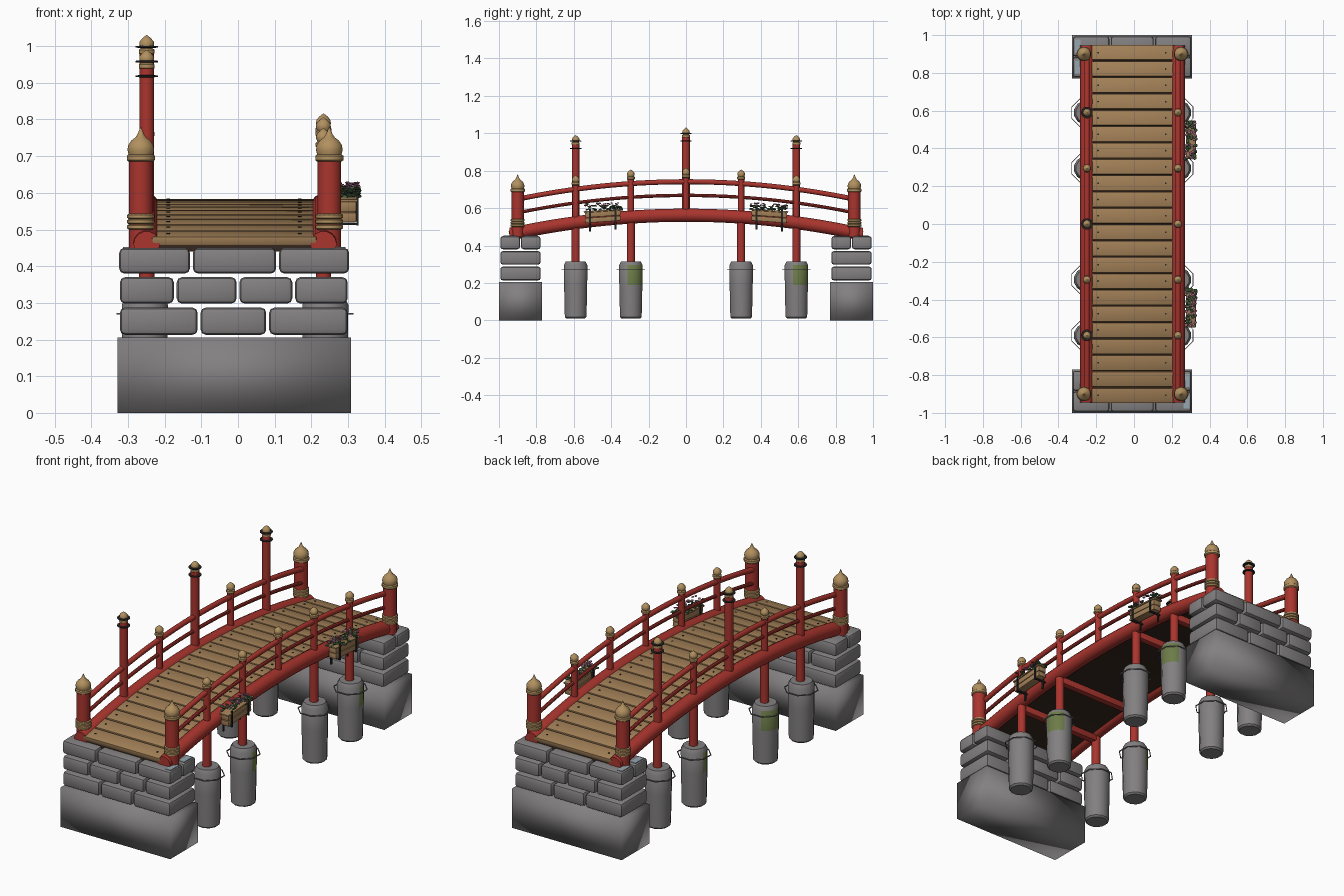
import bpy, bmesh, math, random
from mathutils import Matrix, Vector

if "Cube" in bpy.data.objects:
    bpy.data.objects.remove(bpy.data.objects["Cube"])

random.seed(4)
CX = -0.008          # bridge centre line
SIDE = 0.241         # rail offset from the centre line
ENDS = 0.257         # end post offset


def mat(name, r, g, b):
    m = bpy.data.materials.new(name)
    m.diffuse_color = (r, g, b, 1)
    m.use_nodes = True
    m.node_tree.nodes["Principled BSDF"].inputs["Base Color"].default_value = m.diffuse_color
    return m


RED = mat("red_lacquer", 0.40, 0.035, 0.027)
WOOD = mat("plank_wood", 0.36, 0.215, 0.095)
GOLD = mat("gold_brass", 0.44, 0.28, 0.115)
STONE = mat("grey_stone", 0.225, 0.215, 0.22)
IRON = mat("black_iron", 0.02, 0.02, 0.02)
MOSS = mat("moss", 0.15, 0.20, 0.065)
LEAF = mat("leaf_green", 0.06, 0.12, 0.05)
PINK = mat("pink_petals", 0.45, 0.17, 0.29)
DARK = mat("dark_wood", 0.035, 0.02, 0.013)
PALE = mat("pale_blue_stone", 0.30, 0.38, 0.43)


def arch(y, top):
    """Height at y of the curve shared by deck, beams and rails."""
    return top - 0.115 * y * y


def finish(name, bm, mats, smooth=35):
    bmesh.ops.recalc_face_normals(bm, faces=bm.faces[:])
    me = bpy.data.meshes.new(name)
    bm.to_mesh(me)
    bm.free()
    ob = bpy.data.objects.new(name, me)
    bpy.context.collection.objects.link(ob)
    for m in mats if isinstance(mats, list) else [mats]:
        me.materials.append(m)
    if smooth:
        bpy.ops.object.select_all(action='DESELECT')
        ob.select_set(True)
        bpy.context.view_layer.objects.active = ob
        bpy.ops.object.shade_smooth_by_angle(angle=math.radians(smooth))
    return ob


def box(bm, lo, hi, bevel=0.0, tilt=0.0, mi=0):
    lo, hi = Vector(lo), Vector(hi)
    part = bmesh.new()
    bmesh.ops.create_cube(part, size=1, matrix=Matrix.Diagonal((*(hi - lo), 1)))
    if bevel:
        bmesh.ops.bevel(part, geom=part.edges[:], offset=bevel, segments=2, affect='EDGES', profile=0.5)
    part.transform(Matrix.Translation((lo + hi) / 2) @ Matrix.Rotation(tilt, 4, 'X'))
    for f in part.faces:
        f.material_index = mi
    tmp = bpy.data.meshes.new("tmp")
    part.to_mesh(tmp)
    part.free()
    bm.from_mesh(tmp)
    bpy.data.meshes.remove(tmp)


def lathe(bm, x, y, z, profile, n=12):
    """Closed turned shape from (radius, height) pairs."""
    rings = [[bm.verts.new((x + r * math.cos(2 * math.pi * (i + .5) / n),
                            y + r * math.sin(2 * math.pi * (i + .5) / n), z + h)) for i in range(n)]
             for r, h in profile]
    faces = [bm.faces.new((a[i], a[(i + 1) % n], b[(i + 1) % n], b[i]))
             for a, b in zip(rings, rings[1:]) for i in range(n)]
    bm.faces.new(rings[0][::-1])
    bm.faces.new(rings[-1])
    return faces


def sweep(name, x, top, section, end, m, steps=32):
    """Section of (x, z) points carried along the arch."""
    bm = bmesh.new()
    rings = []
    for s in range(steps + 1):
        y = -end + 2 * end * s / steps
        rings.append([bm.verts.new((x + px, y, arch(y, top) + pz)) for px, pz in section])
    n = len(section)
    for a, b in zip(rings, rings[1:]):
        for i in range(n):
            bm.faces.new((a[i], a[(i + 1) % n], b[(i + 1) % n], b[i]))
    bm.faces.new(rings[0])
    bm.faces.new(rings[-1])
    return finish(name, bm, m)


def circle(r, n=12):
    return [(r * math.cos(2 * math.pi * i / n), r * math.sin(2 * math.pi * i / n)) for i in range(n)]


# Abutments: plain footing with three courses of bevelled blocks
courses = [(0.213, 0.287, (-0.326, -0.106, 0.081, 0.303), 1),
           (0.298, 0.370, (-0.326, -0.171, 0.0, 0.152, 0.303), 1),
           (0.380, 0.450, (-0.328, -0.127, 0.108, 0.307), 2)]
for s, tag in ((-1, "front"), (1, "back")):
    bm = bmesh.new()
    box(bm, (-0.328, s * 0.885 - 0.115, 0), (0.308, s * 0.885 + 0.115, 0.205))
    finish(tag + "_footing", bm, STONE, 120)
    bm = bmesh.new()
    for z0, z1, xs, rows in courses:
        for a, b in zip(xs, xs[1:]):
            for r in range(rows):
                y0 = s * 0.885 - 0.11 + r * 0.22 / rows
                box(bm, (a + .004, y0 + .002, z0), (b - .004, y0 + 0.22 / rows - .002, z1), 0.014)
    finish(tag + "_stone_courses", bm, STONE, 30)
    # pale worn tops on opposite corners
    bm = bmesh.new()
    x = 0.278 if s < 0 else -0.298
    for k in (-1, 1):
        yc = s * 0.885 + k * 0.056
        box(bm, (x - .015, yc - .035, 0.448), (x + .015, yc + .035, 0.4525))
    finish(tag + "_pale_patches", bm, PALE, 0)

# Deck: dark underlay, planks and nail heads
sweep("deck_underlay", CX, 0.553, [(-.222, -.012), (.222, -.012), (.222, .006), (-.222, .006)], 0.94, DARK)
planks, nails = bmesh.new(), bmesh.new()
N = 22
pitch = 1.9 / N
for i in range(N):
    y = -0.95 + pitch * (i + 0.5)
    z, tilt = arch(y, 0.583), math.atan(-0.23 * y)
    j = random.uniform(-.004, .004)
    box(planks, (CX - .224 + j, y - pitch / 2 + .003, z - .024), (CX + .224 + j, y + pitch / 2 - .003, z), 0.003, tilt)
    for x in (-0.19, 0.168):
        lathe(nails, x, y, z - .004, [(.005, 0), (.005, .006)], 8)
finish("deck_planks", planks, WOOD, 30)
finish("deck_nails", nails, IRON)

# Side beams and hand rails
for s, tag in ((-1, "left"), (1, "right")):
    x = CX + s * SIDE
    sweep(tag + "_arched_beam", x, 0.562, circle(0.036, 14), 0.945, RED)
    sweep(tag + "_top_rail", x, 0.741, circle(0.0135), 0.9, RED)
    sweep(tag + "_middle_rail", x, 0.668, circle(0.0095, 10), 0.9, RED)

# Turned caps
big_cap = [(.034, 0), (.039, .004), (.039, .016), (.034, .02), (.037, .032), (.035, .045), (.026, .058),
           (.015, .066), (.009, .075), (.004, .087), (.001, .095)]
small_cap = [(.017, -.052), (.022, -.048), (.022, -.038), (.017, -.034), (.021, -.026), (.02, -.016),
             (.012, -.006), (.005, -.001), (.001, .002)]


def post(bm, x, y, z0, z1, r):
    lathe(bm, x, y, z0, [(r, 0), (r, z1 - z0)], 14)


# Corner posts with triple bands
for s, tag in ((-1, "left"), (1, "right")):
    for e, end in ((-1, "front"), (1, "back")):
        x, y = CX + s * ENDS, e * 0.9
        red, gold = bmesh.new(), bmesh.new()
        post(red, x, y, 0.445, 0.69, 0.033)
        lathe(gold, x, y, 0.685, big_cap, 16)
        for k in range(3):
            lathe(gold, x, y, 0.5 + k * .0145, [(.033, 0), (.038, .003), (.038, .011), (.033, .014)], 16)
        finish(f"{end}_{tag}_corner_post", red, RED)
        finish(f"{end}_{tag}_corner_brass", gold, GOLD)

# Rail posts: the left side alternates tall and short
for s, tag in ((-1, "left"), (1, "right")):
    x = CX + s * SIDE
    red, gold, iron = bmesh.new(), bmesh.new(), bmesh.new()
    for i, y in enumerate((-0.59, -0.295, 0, 0.295, 0.59)):
        tall = s < 0 and i % 2 == 0
        top = arch(y, 1.028 if tall else 0.814)
        post(red, x, y, arch(y, 0.55), top - .045, 0.0205 if tall else 0.0165)
        lathe(gold, x, y, top, small_cap)
        if tall:
            for d in (0.07, 0.03):
                lathe(iron, x, y, top - d, [(.02, -.003), (.031, -.002), (.031, .002), (.02, .003)], 16)
    finish(tag + "_rail_posts", red, RED)
    finish(tag + "_post_caps", gold, GOLD)
    if s < 0:
        finish("tall_post_collars", iron, IRON)

# Piers: stone drum with moss, collar ring, red column and cross beam
mossy = {(1, 3), (1, 1), (-1, 1), (-1, 2)}
for s, tag in ((-1, "left"), (1, "right")):
    x = CX + s * 0.246
    drums, rings, cols = bmesh.new(), bmesh.new(), bmesh.new()
    for i, y in enumerate((-0.59, -0.295, 0.295, 0.59)):
        faces = lathe(drums, x, y, 0.01, [(.052, 0), (.06, .008), (.064, .18), (.065, .285), (.054, .305)], 12)
        if (s, i) in mossy:
            for f in faces:
                c = f.calc_center_median()
                if 0.19 < c.z < 0.30 and s * (c.x - x) > 0.01 and (c.y - y) * (1 if i % 2 else -1) > -0.02:
                    f.material_index = 1
        lathe(rings, x, y, 0.268, [(.079, 0), (.083, 0), (.083, .005), (.079, .005), (.079, 0)], 8)
        bmesh.ops.delete(rings, geom=[f for f in rings.faces if len(f.verts) > 4], context='FACES')
        post(cols, CX + s * SIDE, y, 0.3, arch(y, 0.55), 0.0215)
    finish(tag + "_pier_drums", drums, [STONE, MOSS], 40)
    finish(tag + "_pier_rings", rings, STONE, 0)
    finish(tag + "_pier_columns", cols, RED)
bm = bmesh.new()
for y in (-0.59, -0.295, 0.295, 0.59):
    z = arch(y, 0.52)
    box(bm, (CX - SIDE, y - .017, z - .018), (CX + SIDE, y + .017, z + .018), 0.004)
finish("cross_beams", bm, RED, 30)

# Flower boxes hung on the right side
for s, tag in ((-1, "front"), (1, "back")):
    yc, tilt = s * 0.445, -s * 0.07
    wood, iron, plants = bmesh.new(), bmesh.new(), bmesh.new()
    for z in (0.526, 0.555):
        box(wood, (0.279, yc - .095, z), (0.323, yc + .095, z + .027), 0.003, tilt)
    box(wood, (0.275, yc - .102, 0.582), (0.327, yc + .102, 0.59), 0.002, tilt)
    for k in (-0.068, 0.068):
        dz = -s * 0.07 * k
        box(iron, (0.323, yc + k - .005, 0.515 + dz), (0.328, yc + k + .005, 0.6 + dz))
        box(iron, (0.25, yc + k - .005, 0.517 + dz), (0.328, yc + k + .005, 0.523 + dz))
        box(iron, (0.272, yc + k - .005, 0.48 + dz), (0.278, yc + k + .005, 0.6 + dz))
    for k in range(70):
        flower = k % 5 < 2
        p = Vector((random.uniform(.272, .328), yc + random.uniform(-.1, .1),
                    random.uniform(.608, .628) if flower else random.uniform(.588, .615)))
        rot = Matrix.Rotation(random.uniform(0, 3), 4, 'Z') @ Matrix.Rotation(random.uniform(-.5, .5), 4, 'X')
        old = set(plants.faces)
        bmesh.ops.create_icosphere(plants, subdivisions=1, radius=0.008 if flower else 0.011,
                                   matrix=Matrix.Translation(p) @ rot @ Matrix.Diagonal((1, 1, .4, 1)))
        for f in set(plants.faces) - old:
            f.material_index = int(flower)
    finish(tag + "_flower_box", wood, WOOD, 30)
    finish(tag + "_box_brackets", iron, IRON, 0)
    finish(tag + "_flowers", plants, [LEAF, PINK], 0)
